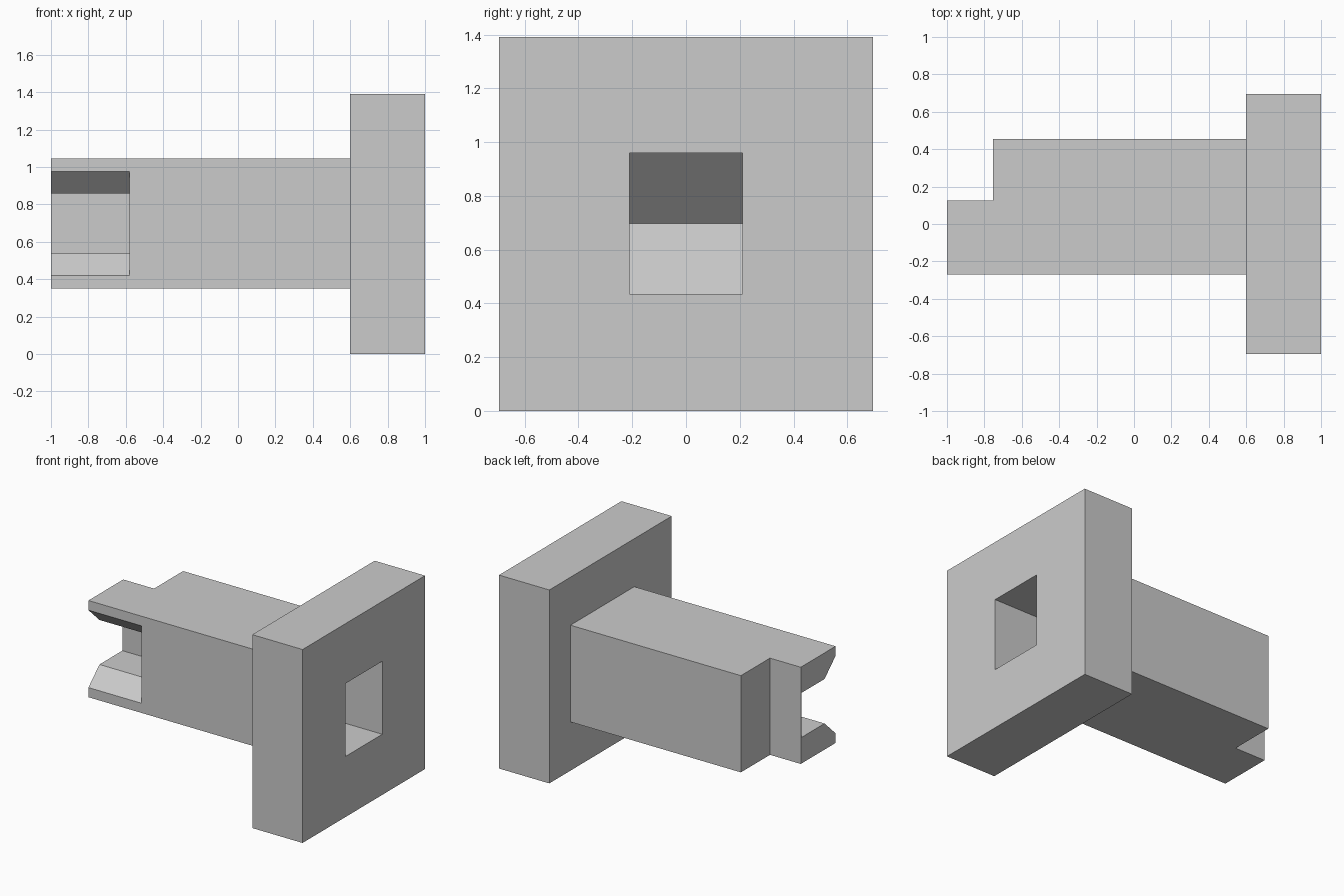
import bpy
import bmesh
from mathutils import Vector

cube = bpy.data.objects.get("Cube")
if cube:
    bpy.data.objects.remove(cube, do_unlink=True)

grey = bpy.data.materials.new("plain grey")
grey.use_nodes = True
grey.diffuse_color = (0.6, 0.6, 0.6, 1)
grey.node_tree.nodes["Principled BSDF"].inputs["Base Color"].default_value = (0.6, 0.6, 0.6, 1)


def prism(name, profile, axis, start, end):
    """Extrude a flat profile along an axis; profile pairs are the other two axes in order."""
    bm = bmesh.new()
    corners = []
    for pair in profile:
        co = list(pair)
        co.insert(axis, start)
        corners.append(bm.verts.new(co))
    face = bm.faces.new(corners)
    grown = bmesh.ops.extrude_face_region(bm, geom=[face])
    step = Vector((0, 0, 0))
    step[axis] = end - start
    moved = [g for g in grown["geom"] if isinstance(g, bmesh.types.BMVert)]
    bmesh.ops.translate(bm, verts=moved, vec=step)
    bmesh.ops.recalc_face_normals(bm, faces=bm.faces)
    mesh = bpy.data.meshes.new(name)
    bm.to_mesh(mesh)
    bm.free()
    mesh.materials.append(grey)
    obj = bpy.data.objects.new(name, mesh)
    bpy.context.collection.objects.link(obj)
    return obj


def cut(target, cutter):
    """Carve the cutter out of the target and bake the result."""
    mod = target.modifiers.new("cut", 'BOOLEAN')
    mod.operation = 'DIFFERENCE'
    mod.solver = 'EXACT'
    mod.object = cutter
    bpy.context.view_layer.objects.active = target
    bpy.ops.object.modifier_apply(modifier=mod.name)


# Square end flange
flange = prism("flange", [(-0.695, 0), (0.695, 0), (0.695, 1.39), (-0.695, 1.39)], 0, 0.6, 1)

# Shaft with a step in its back corner
shaft = prism("shaft", [(0.6, -0.27), (0.6, 0.455), (-0.755, 0.455),
                        (-0.755, 0.125), (-1, 0.125), (-1, -0.27)], 2, 0.35, 1.045)

# Chamfered pocket at the free end, open to the front and the end
mid = 0.6975
lower = [(0.115, mid - 0.16), (-0.145, mid - 0.16), (-0.27, mid - 0.278), (-0.4, mid - 0.4)]
upper = [(y, 2 * mid - z) for y, z in reversed(lower)]
pocket = prism("pocket_cutter", lower + upper, 0, -1.1, -0.58)
cut(shaft, pocket)

# Square socket with a wedge-shaped end
socket = prism("socket_cutter", [(1.1, mid - 0.262), (0.55, mid - 0.262), (0.29, mid),
                                 (0.55, mid + 0.262), (1.1, mid + 0.262)], 1, -0.21, 0.21)
cut(flange, socket)
cut(shaft, socket)

for helper in (pocket, socket):
    bpy.data.objects.remove(helper, do_unlink=True)
